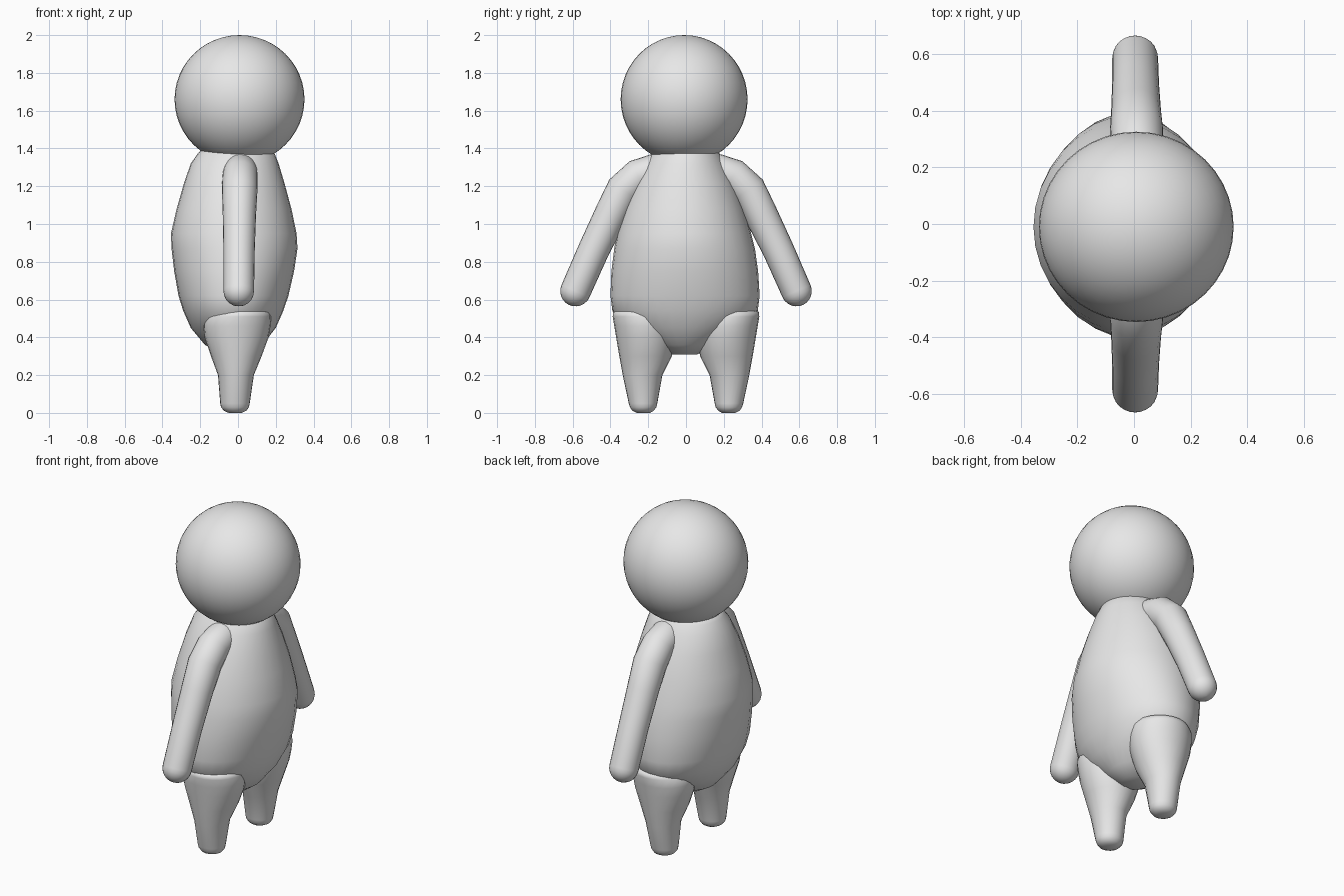
import bpy, bmesh, math
from mathutils import Vector

if "Cube" in bpy.data.objects:
    bpy.data.objects.remove(bpy.data.objects["Cube"])

grey = bpy.data.materials.new("light_grey")
grey.diffuse_color = (0.8, 0.8, 0.8, 1)
grey.use_nodes = True
grey.node_tree.nodes["Principled BSDF"].inputs["Base Color"].default_value = grey.diffuse_color


def finish(name, bm):
    bmesh.ops.recalc_face_normals(bm, faces=bm.faces)
    mesh = bpy.data.meshes.new(name)
    bm.to_mesh(mesh)
    bm.free()
    for p in mesh.polygons:
        p.use_smooth = True
    mesh.materials.append(grey)
    obj = bpy.data.objects.new(name, mesh)
    bpy.context.collection.objects.link(obj)
    return obj


def loft(name, rings, sides=32):
    """Skin rings given as (centre, half-axis u, half-axis v)."""
    bm = bmesh.new()
    loops = []
    for c, u, v in rings:
        loops.append([bm.verts.new(Vector(c) + Vector(u) * math.cos(a) + Vector(v) * math.sin(a))
                      for a in (2 * math.pi * i / sides for i in range(sides))])
    for a, b in zip(loops, loops[1:]):
        for i in range(sides):
            j = (i + 1) % sides
            bm.faces.new((a[i], a[j], b[j], b[i]))
    bm.faces.new(loops[0])
    bm.faces.new(loops[-1])
    return finish(name, bm)


def upright(rows):
    """Rows of (z, x_min, x_max, y_min, y_max) to horizontal rings."""
    return [(((x0 + x1) / 2, (y0 + y1) / 2, z), ((x1 - x0) / 2, 0, 0), (0, (y1 - y0) / 2, 0))
            for z, x0, x1, y0, y1 in rows]


# head
bm = bmesh.new()
bmesh.ops.create_uvsphere(bm, u_segments=40, v_segments=24, radius=1)
for v in bm.verts:
    v.co = Vector((0.008 + 0.344 * v.co.x, -0.01 + 0.336 * v.co.y, 1.66 + 0.34 * v.co.z))
finish("head", bm)

# body
loft("body", upright([
    (0.31, -0.09, 0.06, -0.08, 0.06),
    (0.36, -0.175, 0.13, -0.17, 0.15),
    (0.45, -0.25, 0.20, -0.31, 0.29),
    (0.54, -0.29, 0.24, -0.39, 0.38),
    (0.62, -0.315, 0.267, -0.40, 0.39),
    (0.75, -0.338, 0.297, -0.395, 0.382),
    (0.87, -0.352, 0.315, -0.38, 0.365),
    (0.95, -0.355, 0.31, -0.365, 0.345),
    (1.08, -0.325, 0.283, -0.33, 0.31),
    (1.22, -0.285, 0.245, -0.275, 0.26),
    (1.32, -0.25, 0.215, -0.22, 0.21),
    (1.37, -0.215, 0.195, -0.185, 0.18),
    (1.40, -0.19, 0.17, -0.16, 0.155),
]))

# arms and legs, one pair per side
for side, s in (("left", -1), ("right", 1)):
    path = [(0.10, 1.285, 0.085), (0.17, 1.28, 0.09), (0.25, 1.253, 0.093),
            (0.33, 1.18, 0.094), (0.40, 1.045, 0.088), (0.49, 0.86, 0.083), (0.585, 0.645, 0.081)]
    rings = []
    for i, (y, z, r) in enumerate(path):
        a, b = path[max(i - 1, 0)], path[min(i + 1, len(path) - 1)]
        t = Vector((0, s * (b[0] - a[0]), b[1] - a[1])).normalized()
        u = Vector((1, 0, 0))
        c = Vector((0.014 - 0.010 * i / 6, s * y, z))
        rings.append((c, u * r, t.cross(u) * r))
    # rounded hand
    for k in range(1, 7):
        q = math.radians(15 * k if k < 6 else 88)
        rr = r * math.cos(q)
        rings.append((c + t * r * math.sin(q), u * rr, t.cross(u) * rr))
    loft(side + "_arm", rings, 24)

    # leg tapering to a rounded foot
    rows = [(0.004, -0.05, 0.02, 0.19, 0.26),
            (0.012, -0.075, 0.045, 0.17, 0.285),
            (0.03, -0.09, 0.058, 0.157, 0.297),
            (0.05, -0.094, 0.062, 0.152, 0.303),
            (0.20, -0.106, 0.084, 0.125, 0.335),
            (0.30, -0.143, 0.125, 0.075, 0.353),
            (0.40, -0.177, 0.162, 0.055, 0.37),
            (0.46, -0.183, 0.172, 0.05, 0.38),
            (0.51, -0.178, 0.175, 0.05, 0.388),
            (0.535, -0.15, 0.165, 0.07, 0.386),
            (0.545, -0.08, 0.09, 0.13, 0.34)]
    loft(side + "_leg", upright([(z + (-0.004 if z < 0.01 else 0), x0, x1,
                                  min(s * y0, s * y1), max(s * y0, s * y1))
                                 for z, x0, x1, y0, y1 in rows]), 24)
